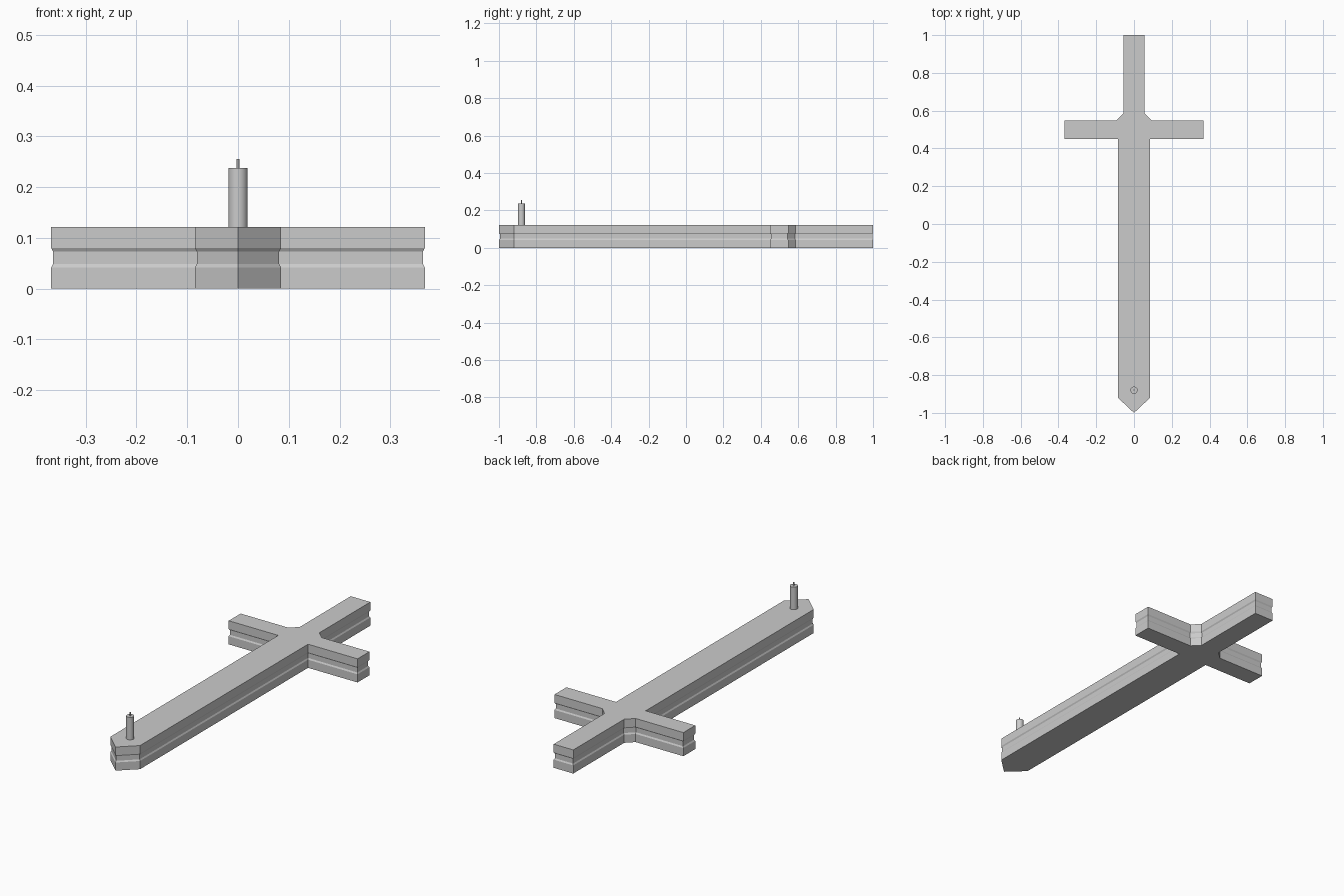
import bpy, bmesh
from mathutils import Vector

if "Cube" in bpy.data.objects:
    bpy.data.objects.remove(bpy.data.objects["Cube"])

# Right half of the plan outline, from front tip to rear end
HALF = [(0.085, -0.92), (0.085, 0.45), (0.368, 0.45), (0.368, 0.547),
        (0.095, 0.547), (0.056, 0.585), (0.056, 1.0)]
OUTLINE = [(0, -1.0)] + HALF + [(-x, y) for x, y in reversed(HALF)]


def inset(points, d):
    """Offset a counter-clockwise outline inward by d with mitred corners."""
    result = []
    for i, p in enumerate(points):
        p = Vector(p)
        a = (p - Vector(points[i - 1])).normalized()
        b = (Vector(points[(i + 1) % len(points)]) - p).normalized()
        na, nb = Vector((-a.y, a.x)), Vector((-b.y, b.x))
        result.append(p + (na + nb) * d / (1 + na.dot(nb)))
    return result


def finish(bm, name):
    bmesh.ops.recalc_face_normals(bm, faces=bm.faces)
    mesh = bpy.data.meshes.new(name)
    bm.to_mesh(mesh)
    bm.free()
    obj = bpy.data.objects.new(name, mesh)
    bpy.context.collection.objects.link(obj)
    return obj


def stack(name, levels):
    """Skin a list of (outline, z) sections and cap both ends."""
    bm = bmesh.new()
    rings = [[bm.verts.new((p[0], p[1], z)) for p in pts] for pts, z in levels]
    n = len(rings[0])
    for lo, hi in zip(rings, rings[1:]):
        for i in range(n):
            j = (i + 1) % n
            bm.faces.new((lo[i], lo[j], hi[j], hi[i]))
    bm.faces.new(rings[0][::-1])
    bm.faces.new(rings[-1])
    return finish(bm, name)


def cylinder(name, radius, y, z0, z1, sides):
    bm = bmesh.new()
    bmesh.ops.create_cone(bm, cap_ends=True, segments=sides,
                          radius1=radius, radius2=radius, depth=z1 - z0)
    bmesh.ops.translate(bm, verts=bm.verts, vec=(0, y, (z0 + z1) / 2))
    obj = finish(bm, name)
    bpy.ops.object.select_all(action='DESELECT')
    obj.select_set(True)
    bpy.context.view_layer.objects.active = obj
    bpy.ops.object.shade_smooth_by_angle()
    return obj


# Cross-shaped body with a shallow groove around its sides
PROFILE = [(0, 0), (0, 0.042), (0.004, 0.049), (0.004, 0.073), (0, 0.08), (0, 0.122)]
stack("cross_body", [(inset(OUTLINE, d), z) for d, z in PROFILE])

# Upright post near the front tip, with a thin pin on top
cylinder("post", 0.019, -0.88, 0.118, 0.238, 32)
cylinder("pin", 0.003, -0.88, 0.234, 0.256, 12)
